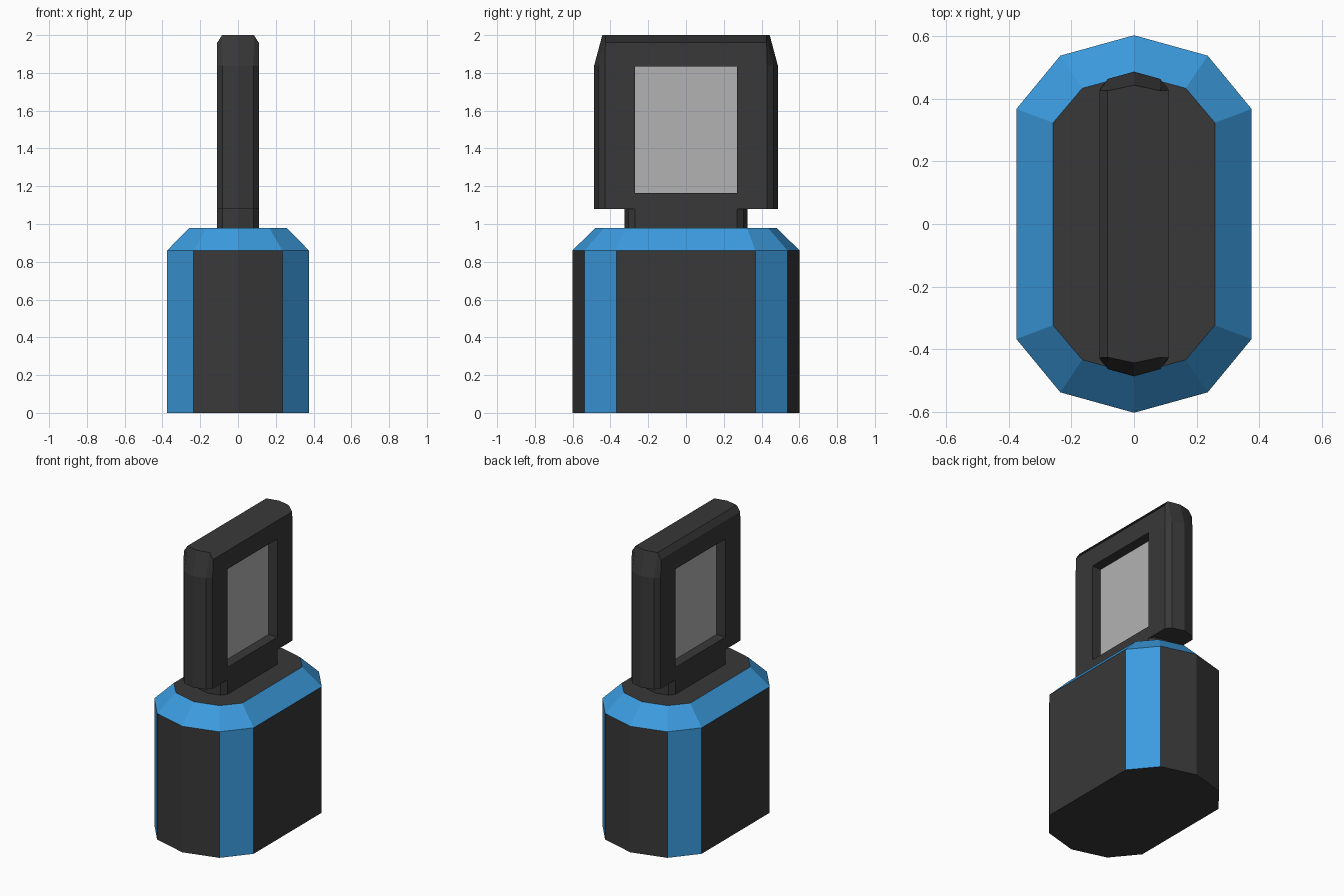
import bpy, bmesh

if "Cube" in bpy.data.objects:
    bpy.data.objects.remove(bpy.data.objects["Cube"])


def material(name, color):
    m = bpy.data.materials.new(name)
    m.diffuse_color = (*color, 1)
    m.use_nodes = True
    m.node_tree.nodes["Principled BSDF"].inputs["Base Color"].default_value = m.diffuse_color
    return m


dark = material("dark_plastic", (0.04, 0.04, 0.04))
blue = material("blue_trim", (0.045, 0.33, 0.74))
grey = material("grey_screen", (0.45, 0.45, 0.45))


def ring(quarter):
    """Mirror a quarter outline (+x side to centre line) into a ten-point ring."""
    a, b, c = quarter
    fx = lambda p: (-p[0], p[1], p[2])
    half = [a, b, c, fx(b), fx(a)]
    return half + [(-x, -y, z) for x, y, z in half]


def flat(outline, z):
    return [(x, y, z) for x, y in outline]


def loft(name, quarters, mats, pick=lambda level, side: 0):
    """Skin stacked rings, cap both ends; pick gives each side's material."""
    bm = bmesh.new()
    rings = [[bm.verts.new(p) for p in ring(q)] for q in quarters]
    for k, (lo, hi) in enumerate(zip(rings, rings[1:])):
        for i in range(10):
            j = (i + 1) % 10
            f = bm.faces.new((lo[i], lo[j], hi[j], hi[i]))
            f.material_index = pick(k, i)
    bm.faces.new(rings[0][::-1])
    bm.faces.new(rings[-1])
    bmesh.ops.recalc_face_normals(bm, faces=bm.faces)
    return finish(name, bm, mats)


def box(name, size, centre, mats):
    bm = bmesh.new()
    bmesh.ops.create_cube(bm, size=1)
    bmesh.ops.scale(bm, vec=size, verts=bm.verts)
    bmesh.ops.translate(bm, vec=centre, verts=bm.verts)
    return finish(name, bm, mats)


def finish(name, bm, mats):
    me = bpy.data.meshes.new(name)
    bm.to_mesh(me)
    bm.free()
    for m in mats:
        me.materials.append(m)
    ob = bpy.data.objects.new(name, me)
    bpy.context.collection.objects.link(ob)
    return ob


# Body: dark walls, blue corner panels and blue sloped shoulder
wall = [(0.375, 0.367), (0.235, 0.537), (0, 0.602)]
rim = [(0.258, 0.323), (0.165, 0.433), (0, 0.478)]
loft("body", [flat(wall, 0), flat(wall, 0.86), flat(rim, 0.98)], [dark, blue],
     lambda level, side: 1 if level == 1 or side in (0, 3, 5, 8) else 0)

# Neck joining body and head
neck = [(0.11, 0.27), (0.083, 0.305), (0, 0.325)]
loft("neck", [flat(neck, 0.98), flat(neck, 1.08)], [dark])

# Head frame with chamfered top
head = [(0.11, 0.43), (0.083, 0.463), (0, 0.486)]
crown = [(0.11, 0.427, 1.96), (0.084, 0.425, 2.0), (0, 0.443, 2.0)]
frame = loft("head_frame", [flat(head, 1.08), flat(head, 1.84), crown], [dark])

# Window opening through the head
cutter = box("window_cutter", (0.6, 0.54, 0.67), (0, 0, 1.5), [dark])
cutter.hide_render = True
mod = frame.modifiers.new("window", "BOOLEAN")
mod.operation = "DIFFERENCE"
mod.solver = "EXACT"
mod.object = cutter
bpy.context.view_layer.objects.active = frame
bpy.ops.object.modifier_apply(modifier=mod.name)
bpy.data.objects.remove(cutter)

# Recessed screen panel, visible from both sides
box("screen", (0.085, 0.54, 0.67), (0, 0, 1.5), [grey])
